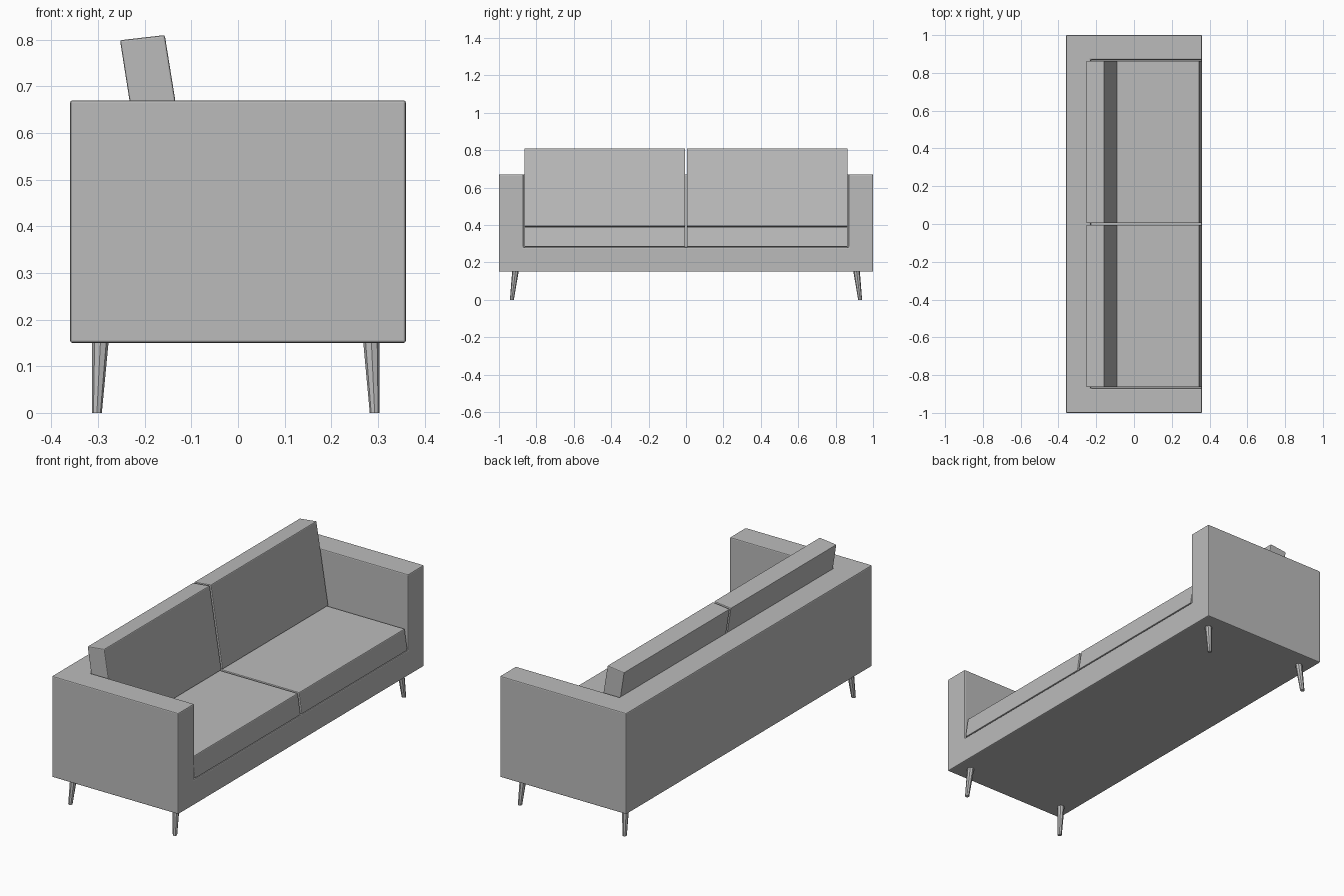
import bpy
import bmesh
from mathutils import Vector

cube = bpy.data.objects.get("Cube")
if cube:
    bpy.data.objects.remove(cube, do_unlink=True)


def make_material(name, value):
    mat = bpy.data.materials.new(name)
    mat.use_nodes = True
    colour = (value, value, value, 1)
    mat.diffuse_color = colour
    mat.node_tree.nodes["Principled BSDF"].inputs["Base Color"].default_value = colour
    return mat


GREY = make_material("mid grey", 0.5)


def finish(name, bm, bevel=0.0):
    bmesh.ops.recalc_face_normals(bm, faces=bm.faces)
    mesh = bpy.data.meshes.new(name)
    bm.to_mesh(mesh)
    bm.free()
    obj = bpy.data.objects.new(name, mesh)
    bpy.context.collection.objects.link(obj)
    mesh.materials.append(GREY)
    if bevel:
        mod = obj.modifiers.new("soft edge", "BEVEL")
        mod.width = bevel
        mod.segments = 2
    return obj


def extrude_profile(name, points, y0, y1, bevel=0.0):
    """Sweep an (x, z) outline from y0 to y1."""
    bm = bmesh.new()
    face = bm.faces.new([bm.verts.new((x, y0, z)) for x, z in points])
    swept = bmesh.ops.extrude_face_region(bm, geom=[face])["geom"]
    verts = [v for v in swept if isinstance(v, bmesh.types.BMVert)]
    bmesh.ops.translate(bm, vec=(0, y1 - y0, 0), verts=verts)
    return finish(name, bm, bevel)


def rectangle(x0, x1, z0, z1):
    return [(x0, z0), (x1, z0), (x1, z1), (x0, z1)]


# Upholstered frame: block with the seating recess cut out
frame = extrude_profile("sofa_frame", rectangle(-0.36, 0.36, 0.15, 0.67), -1, 1)
cutter = extrude_profile("recess_cutter", rectangle(-0.23, 0.5, 0.28, 0.9), -0.87, 0.87)
cutter.hide_render = True
cut = frame.modifiers.new("recess", "BOOLEAN")
cut.operation = "DIFFERENCE"
cut.solver = "EXACT"
cut.object = cutter
bpy.context.view_layer.objects.active = frame
bpy.ops.object.modifier_apply(modifier=cut.name)
bpy.data.objects.remove(cutter, do_unlink=True)
soft = frame.modifiers.new("soft edge", "BEVEL")
soft.width = 0.005
soft.segments = 2

# Seat and back cushions, one pair per side
SEAT = [(-0.228, 0.283), (0.361, 0.283), (0.345, 0.39), (-0.228, 0.39)]
BACK = [(-0.187, 0.379), (-0.09, 0.393), (-0.157, 0.81), (-0.253, 0.799)]
for side, sign in (("left", 1), ("right", -1)):
    inner, outer = sign * 0.005, sign * 0.864
    extrude_profile("seat_cushion_" + side, SEAT, inner, outer, 0.004)
    extrude_profile("back_cushion_" + side, BACK, inner, outer, 0.004)


# Splayed tapering legs
def leg(name, top, foot):
    bm = bmesh.new()
    bmesh.ops.create_cone(bm, cap_ends=True, segments=8, radius1=0.0105,
                          radius2=0.0175, depth=1)
    top, foot = Vector(top), Vector(foot)
    for v in bm.verts:
        end = top if v.co.z > 0 else foot
        v.co = Vector((v.co.x + end.x, v.co.y + end.y, end.z))
    finish(name, bm)


for side, sign in (("left", 1), ("right", -1)):
    for place, top_x, foot_x in (("front", 0.286, 0.293), ("back", -0.295, -0.3025)):
        leg(place + "_leg_" + side, (top_x, sign * 0.912, 0.152),
            (foot_x, sign * 0.931, 0))
